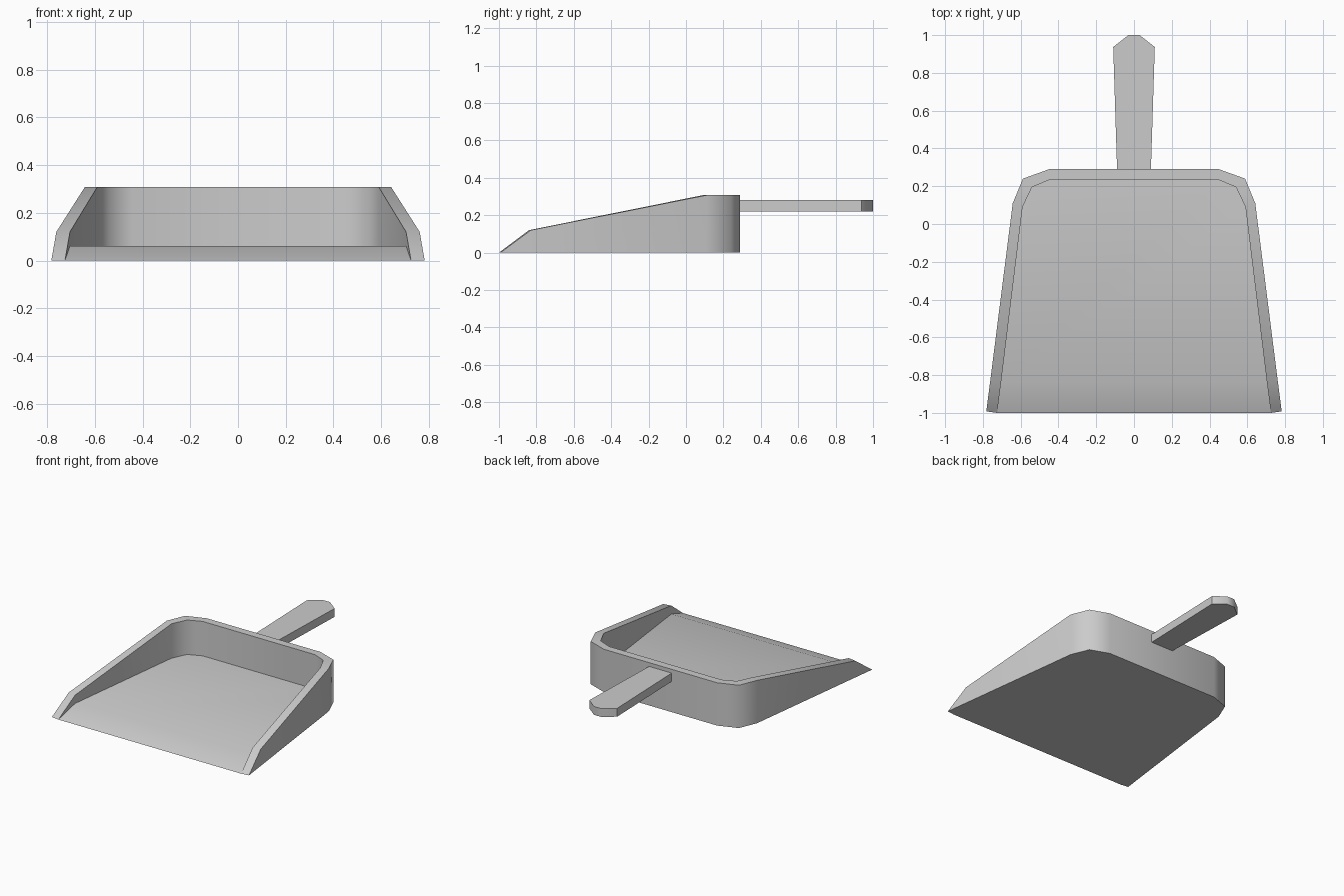
import bpy
import bmesh
import math

cube = bpy.data.objects.get("Cube")
if cube:
    bpy.data.objects.remove(cube, do_unlink=True)

grey = bpy.data.materials.new("light grey plastic")
grey.use_nodes = True
grey.diffuse_color = (0.6, 0.6, 0.6, 1)
grey.node_tree.nodes["Principled BSDF"].inputs["Base Color"].default_value = (0.6, 0.6, 0.6, 1)


def finish(bm, name, angle):
    """Turn a bmesh into a shaded, coloured object."""
    bmesh.ops.remove_doubles(bm, verts=bm.verts, dist=0.0005)
    bmesh.ops.recalc_face_normals(bm, faces=bm.faces)
    mesh = bpy.data.meshes.new(name)
    bm.to_mesh(mesh)
    bm.free()
    mesh.materials.append(grey)
    obj = bpy.data.objects.new(name, mesh)
    bpy.context.collection.objects.link(obj)
    bpy.ops.object.select_all(action="DESELECT")
    obj.select_set(True)
    bpy.context.view_layer.objects.active = obj
    bpy.ops.object.shade_smooth_by_angle(angle=math.radians(angle))
    return obj


def mirrored(points):
    """Continue a right-hand outline round the left side."""
    return points + [(-p[0], *p[1:]) for p in reversed(points)]


# Pan: outer and inner outlines, with rim and floor heights, front to back
RIM, FLOOR = 0.307, 0.06
outer = mirrored([(0.782, -0.992), (0.761, -0.83), (0.642, 0.11), (0.588, 0.24), (0.45, 0.29)])
inner = mirrored([(0.725, -1.0), (0.704, -0.84), (0.59, 0.09), (0.54, 0.195), (0.445, 0.235)])
rims = [0, 0.12, RIM, RIM, RIM]
floors = [0, FLOOR, FLOOR, FLOOR, FLOOR]
rims += rims[::-1]
floors += floors[::-1]

bm = bmesh.new()
columns = []
for (ox, oy), (ix, iy), rim, floor in zip(outer, inner, rims, floors):
    base = bm.verts.new((ox, oy, 0))
    lip = bm.verts.new((ix, iy, 0)) if rim == 0 else None
    if lip:
        # The walls taper to nothing at the front lip
        columns.append((base, base, lip, lip))
    else:
        columns.append((base, bm.verts.new((ox, oy, rim)),
                        bm.verts.new((ix, iy, rim)), bm.verts.new((ix, iy, floor))))

# Outer wall, rim and inner wall
for a, b in zip(columns, columns[1:]):
    for k in range(3):
        ring = list(dict.fromkeys((a[k], a[k + 1], b[k + 1], b[k])))
        if len(ring) > 2:
            bm.faces.new(ring)

# Front ramp, floor and underside
first, last = columns[0], columns[-1]
bm.faces.new((first[3], columns[1][3], columns[-2][3], last[3]))
bm.faces.new([c[3] for c in columns[1:-1]])
bm.faces.new([c[0] for c in columns] + [last[3], first[3]])
finish(bm, "pan", 55)

# Handle: tapered bar with a chamfered end
bm = bmesh.new()
outline = mirrored([(0.089, 0.27), (0.11, 0.937), (0.03, 1.0)])
base = bm.faces.new([bm.verts.new((x, y, 0.22)) for x, y in outline])
top = bmesh.ops.extrude_face_region(bm, geom=[base], use_keep_orig=True)
for v in top["geom"]:
    if isinstance(v, bmesh.types.BMVert):
        v.co.z = 0.28
finish(bm, "handle", 45)
